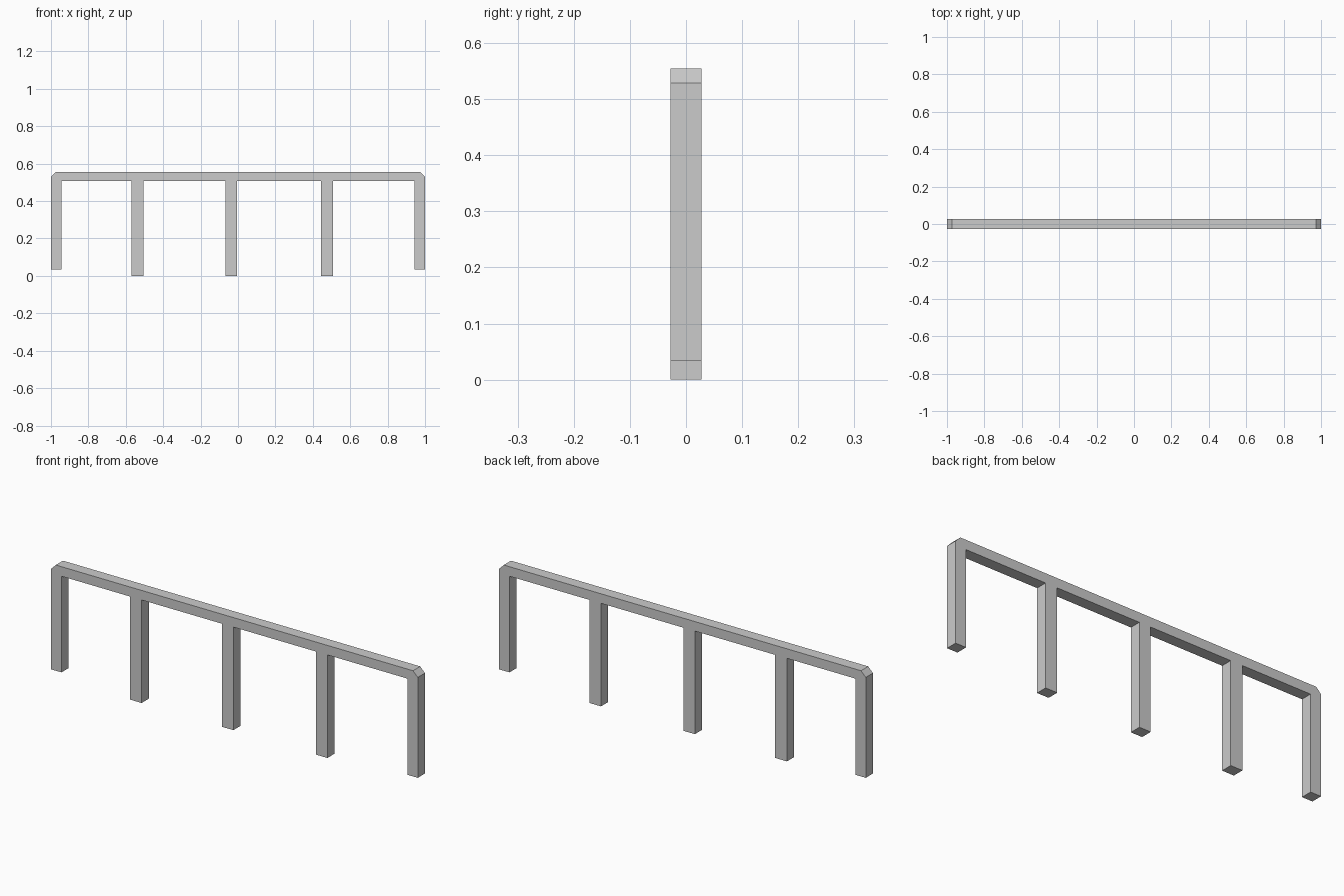
import bpy, bmesh

if "Cube" in bpy.data.objects:
    bpy.data.objects.remove(bpy.data.objects["Cube"])

HALF_DEPTH = 0.028
TOP, UNDER, END_FOOT = 0.555, 0.508, 0.034
CHAMFER = 0.026
END_INNER = 0.943
inner_legs = [(-0.57, -0.506), (-0.068, -0.006), (0.444, 0.507)]

# Front outline: left end leg, inner legs, right end leg, chamfered rail
outline = [(-1, END_FOOT), (-END_INNER, END_FOOT), (-END_INNER, UNDER)]
for left, right in inner_legs:
    outline += [(left, UNDER), (left, 0), (right, 0), (right, UNDER)]
outline += [(END_INNER, UNDER), (END_INNER, END_FOOT), (1, END_FOOT),
            (1, TOP - CHAMFER), (1 - CHAMFER, TOP),
            (CHAMFER - 1, TOP), (-1, TOP - CHAMFER)]

# Extrude the outline through the depth of the railing
bm = bmesh.new()
face = bm.faces.new([bm.verts.new((x, -HALF_DEPTH, z)) for x, z in outline])
result = bmesh.ops.extrude_face_region(bm, geom=[face])
moved = [v for v in result["geom"] if isinstance(v, bmesh.types.BMVert)]
bmesh.ops.translate(bm, verts=moved, vec=(0, 2 * HALF_DEPTH, 0))
bmesh.ops.recalc_face_normals(bm, faces=bm.faces)

mesh = bpy.data.meshes.new("railing")
bm.to_mesh(mesh)
bm.free()
railing = bpy.data.objects.new("railing", mesh)
bpy.context.collection.objects.link(railing)
